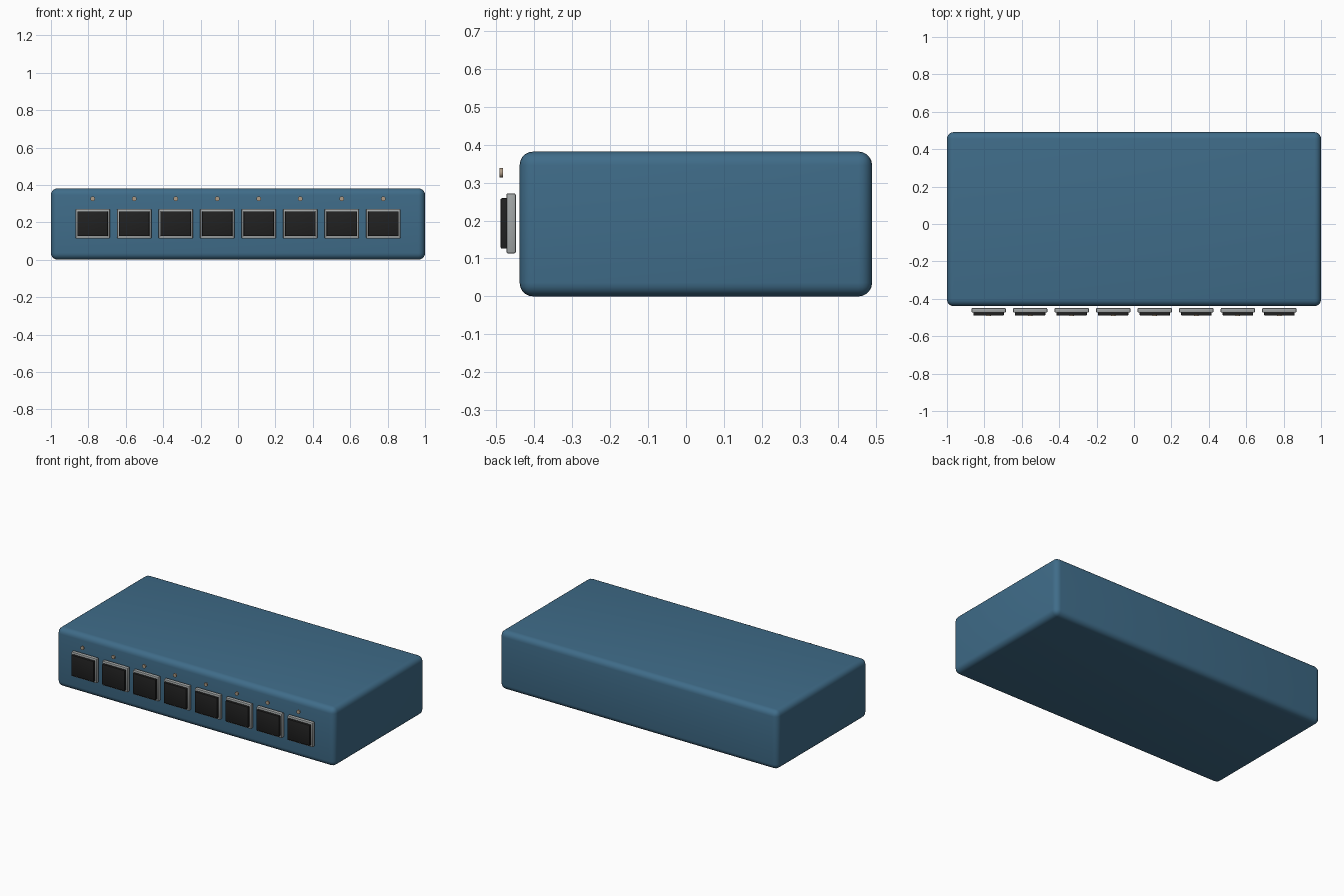
import bpy, math

if "Cube" in bpy.data.objects:
    bpy.data.objects.remove(bpy.data.objects["Cube"])

def material(name, rgb):
    m = bpy.data.materials.new(name)
    m.diffuse_color = (*rgb, 1)
    m.use_nodes = True
    m.node_tree.nodes["Principled BSDF"].inputs["Base Color"].default_value = m.diffuse_color
    return m

BLUE = material("steel_blue", (0.05, 0.15, 0.25))
GREY = material("metal_grey", (0.36, 0.38, 0.38))
BLACK = material("port_black", (0.015, 0.015, 0.015))
AMBER = material("indicator_tan", (0.42, 0.33, 0.24))

def finish(ob, name, mat):
    ob.name = name
    ob.data.materials.append(mat)
    bpy.ops.object.shade_smooth_by_angle(angle=math.radians(35))

def box(name, x, y, z, mat, bevel, segments):
    """Bevelled box from (min, max) ranges on each axis."""
    bpy.ops.mesh.primitive_cube_add(size=1)
    ob = bpy.context.object
    for v in ob.data.vertices:
        for i, (lo, hi) in enumerate((x, y, z)):
            v.co[i] = lo if v.co[i] < 0 else hi
    mod = ob.modifiers.new("rounding", 'BEVEL')
    mod.width, mod.segments = bevel, segments
    bpy.ops.object.modifier_apply(modifier=mod.name)
    finish(ob, name, mat)

# Rounded housing
box("housing", (-1, 1), (-0.439, 0.491), (0, 0.382), BLUE, 0.036, 5)

# Row of eight ports, each with a frame, dark socket and indicator light
for i in range(8):
    cx = -0.777 + i * 0.222
    box(f"port_frame_{i+1}", (cx - 0.0915, cx + 0.0915), (-0.474, -0.449),
        (0.113, 0.272), GREY, 0.005, 2)
    box(f"port_socket_{i+1}", (cx - 0.081, cx + 0.081), (-0.489, -0.468),
        (0.126, 0.259), BLACK, 0.003, 2)
    bpy.ops.mesh.primitive_cylinder_add(vertices=12, radius=0.0125, depth=0.009,
                                        location=(cx, -0.4875, 0.326),
                                        rotation=(math.pi / 2, 0, 0))
    finish(bpy.context.object, f"indicator_light_{i+1}", AMBER)
